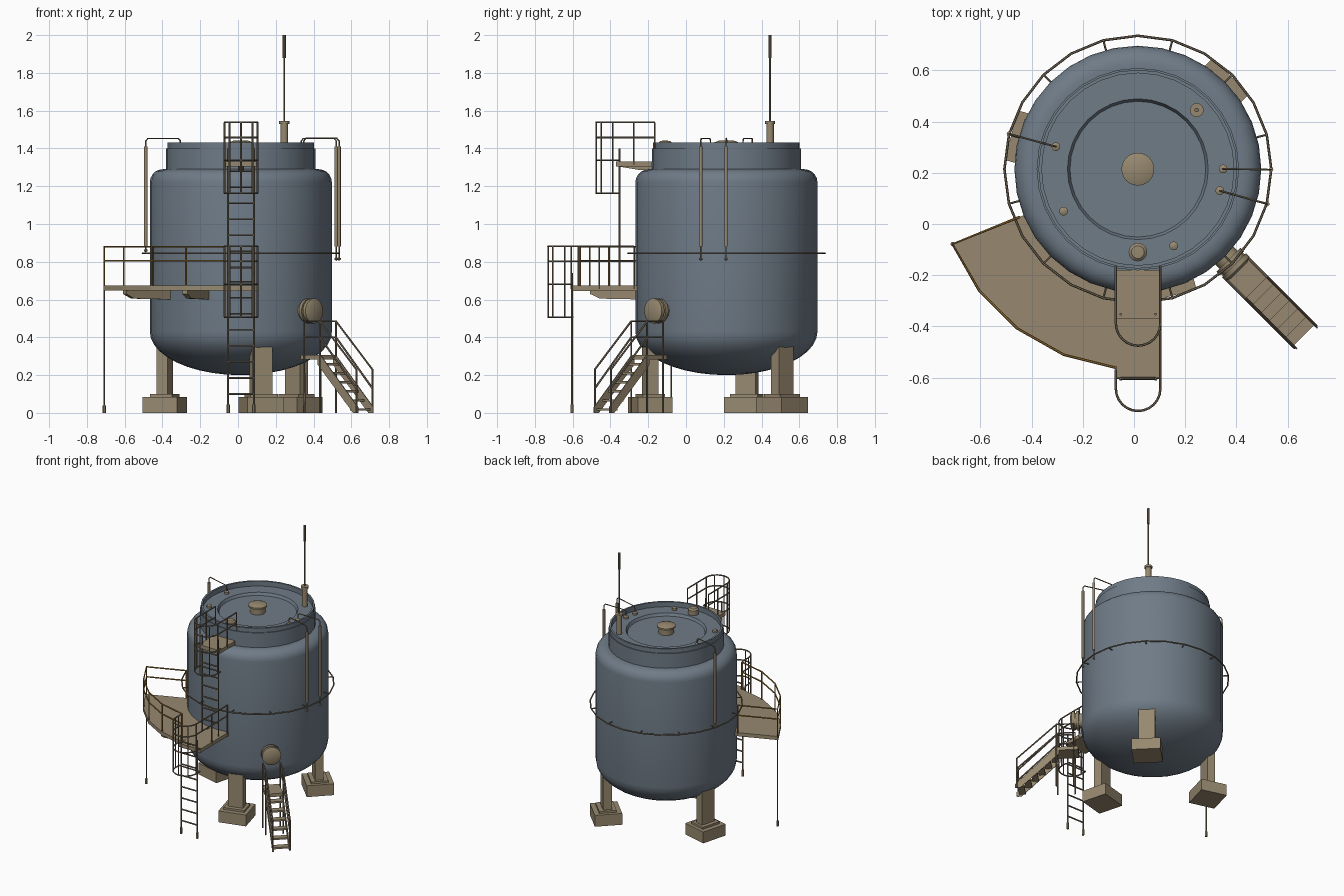
import bpy, bmesh
from math import sin, cos, radians, pi
from mathutils import Vector, Matrix

if "Cube" in bpy.data.objects:
    bpy.data.objects.remove(bpy.data.objects["Cube"])

CX, CY = 0.015, 0.214          # tank axis


def material(name, rgb):
    m = bpy.data.materials.new(name)
    m.diffuse_color = (*rgb, 1)
    m.use_nodes = True
    m.node_tree.nodes["Principled BSDF"].inputs["Base Color"].default_value = m.diffuse_color
    return m


BLUE = material("tank_blue", (0.16, 0.20, 0.245))
TAN = material("tan_steel", (0.31, 0.25, 0.16))
DARK = material("rail_steel", (0.20, 0.16, 0.11))
ORANGE = material("rail_orange", (0.32, 0.17, 0.03))


def polar(r, deg, z):
    a = radians(deg)
    return Vector((CX + r * cos(a), CY + r * sin(a), z))


def finish(name, mesh, mat, smooth=False):
    ob = bpy.data.objects.new(name, mesh)
    bpy.context.collection.objects.link(ob)
    mesh.materials.clear()
    mesh.materials.append(mat)
    if smooth:
        bpy.context.view_layer.objects.active = ob
        ob.select_set(True)
        bpy.ops.object.shade_smooth_by_angle(angle=radians(32))
        ob.select_set(False)
    return ob


def bm_object(name, bm, mat, smooth=False):
    bmesh.ops.recalc_face_normals(bm, faces=bm.faces)
    mesh = bpy.data.meshes.new(name)
    bm.to_mesh(mesh)
    bm.free()
    return finish(name, mesh, mat, smooth)


def lathe(name, profile, mat, segs=32, matrix=Matrix()):
    bm = bmesh.new()
    vs = [bm.verts.new((r, 0, z)) for r, z in profile]
    es = [bm.edges.new(p) for p in zip(vs, vs[1:])]
    bmesh.ops.spin(bm, geom=vs + es, cent=(0, 0, 0), axis=(0, 0, 1),
                   angle=2 * pi, steps=segs, use_duplicate=False)
    bmesh.ops.remove_doubles(bm, verts=bm.verts, dist=1e-5)
    bm.transform(matrix)
    return bm_object(name, bm, mat, True)


def at(x, y, z=0):
    return Matrix.Translation((x, y, z))


def tubes(name, paths, r, mat, res=1):
    # round bars along polylines; a path may be closed by repeating its start
    cu = bpy.data.curves.new(name, 'CURVE')
    cu.dimensions = '3D'
    cu.bevel_depth, cu.bevel_resolution, cu.use_fill_caps = r, res, True
    for p in paths:
        p = [Vector(v) for v in p]
        closed = len(p) > 2 and (p[0] - p[-1]).length < 1e-5
        p = p[:-1] if closed else p
        s = cu.splines.new('POLY')
        s.points.add(len(p) - 1)
        s.use_cyclic_u = closed
        for pt, v in zip(s.points, p):
            pt.co = (*v, 1)
    tmp = bpy.data.objects.new(name + "_path", cu)
    bpy.context.collection.objects.link(tmp)
    dg = bpy.context.evaluated_depsgraph_get()
    mesh = bpy.data.meshes.new_from_object(tmp.evaluated_get(dg))
    bpy.data.objects.remove(tmp)
    return finish(name, mesh, mat, True)


def prism(name, outline, offset, mat):
    # closed outline of 3D points extruded by an offset vector
    bm = bmesh.new()
    f = bm.faces.new([bm.verts.new(p) for p in outline])
    ext = bmesh.ops.extrude_face_region(bm, geom=[f])
    bmesh.ops.translate(bm, vec=offset, verts=[v for v in ext['geom'] if isinstance(v, bmesh.types.BMVert)])
    return bm_object(name, bm, mat)


def box(name, size, centre, mat, deg=0):
    bm = bmesh.new()
    bmesh.ops.create_cube(bm, size=1)
    bm.transform(Matrix.Translation(centre) @ Matrix.Rotation(radians(deg), 4, 'Z') @ Matrix.Diagonal((*size, 1)))
    return bm_object(name, bm, mat)


# tank shell with dished bottom, neck, rim and recessed roof
bottom = [(0.482 * sin(t), 0.43 - 0.23 * cos(t)) for t in [i * pi / 20 for i in range(11)]]
shoulder = [(0.412 + 0.07 * cos(t), 1.22 + 0.07 * sin(t)) for t in [i * pi / 10 for i in range(6)]]
roof = [(0.395, 1.29), (0.395, 1.40), (0.388, 1.40), (0.388, 1.432), (0.375, 1.432), (0.375, 1.395),
        (0.275, 1.395), (0.265, 1.375), (0, 1.375)]
lathe("tank", bottom + shoulder + roof, BLUE, 32, at(CX, CY))

# three legs with footings
for i, a in enumerate((45, 165, 285)):
    box(f"leg_{i}", (0.06, 0.11, 0.29), polar(0.417, a, 0.235), TAN, a)
    box(f"base_plate_{i}", (0.12, 0.15, 0.02), polar(0.417, a, 0.09), TAN, a)
    box(f"footing_{i}", (0.19, 0.2, 0.085), polar(0.417, a, 0.0425), TAN, a)

# spray ring and its stand-offs
tubes("spray_ring", [[polar(0.521, i * 15, 0.845) for i in range(25)]], 0.005, DARK)
tubes("ring_brackets", [[polar(0.475, a, 0.845), polar(0.521, a, 0.845)] for a in range(15, 375, 30)], 0.004, DARK)

# roof fittings
lathe("centre_hub", [(0, 1.37), (0.052, 1.37), (0.052, 1.42), (0.064, 1.42), (0.064, 1.432), (0.04, 1.441), (0, 1.443)],
      TAN, 24, at(CX, CY))
lathe("roof_hatch", [(0, 1.39), (0.036, 1.39), (0.036, 1.43), (0.025, 1.44), (0, 1.442)], TAN, 20, at(0.015, -0.11))
for i, (x, y) in enumerate(((-0.275, 0.05), (0.155, -0.085), (-0.305, 0.302), (0.348, 0.215), (0.335, 0.13))):
    lathe(f"roof_nozzle_{i}", [(0, 1.39), (0.017, 1.39), (0.017, 1.41), (0.008, 1.415), (0, 1.415)], TAN, 14, at(x, y))

# antenna mast
lathe("mast_socket", [(0, 1.39), (0.02, 1.39), (0.02, 1.53), (0.027, 1.53), (0.027, 1.545), (0, 1.545)],
      TAN, 16, at(0.245, 0.445))
lathe("mast", [(0, 1.53), (0.005, 1.53), (0.005, 1.88), (0.009, 1.88), (0.009, 2.0), (0, 2.0)],
      DARK, 10, at(0.245, 0.445))

# overflow pipes over the rim and down the side
for i, (x0, y0, x1, y1, low) in enumerate(((-0.305, 0.302, -0.488, 0.352, 0.86), (0.348, 0.215, 0.535, 0.212, 0.815),
                                           (0.335, 0.13, 0.52, 0.078, 0.815))):
    a, b = Vector((x0, y0, 0)), Vector((x1, y1, 0))
    lift = lambda t, z: a.lerp(b, t) + Vector((0, 0, z))
    tubes(f"overflow_bend_{i}", [[lift(0, 1.39), lift(0, 1.44), lift(0.06, 1.453), lift(0.94, 1.453), lift(1, 1.44),
                                 lift(1, low)]], 0.004, DARK)
    lathe(f"overflow_pipe_{i}", [(0, 0.88), (0.009, 0.88), (0.009, 1.41), (0, 1.41)], TAN, 12, at(x1, y1))
    lathe(f"overflow_tip_{i}", [(0, low - 0.01), (0.009, low - 0.004), (0.009, low + 0.004), (0, low + 0.01)],
          TAN, 10, at(x1, y1))

# side manhole pointing along -45 degrees
A = -45
aim = Matrix.Translation(polar(0, A, 0.54)) @ Matrix.Rotation(radians(A), 4, 'Z') @ Matrix.Rotation(pi / 2, 4, 'Y')
lathe("manhole", [(0, 0.42), (0.05, 0.42), (0.05, 0.5), (0.066, 0.5), (0.066, 0.52), (0.056, 0.52), (0.056, 0.53),
                  (0.066, 0.53), (0.066, 0.55), (0.045, 0.56), (0, 0.56)], TAN, 24, aim)

# stairs leading to the manhole
u = Vector((cos(radians(A)), sin(radians(A)), 0))
v = Vector((-u.y, u.x, 0))


def stair(d, side, z):
    return polar(d, A, z) + v * side


box("stair_landing", (0.15, 0.12, 0.025), polar(0.58, A, 0.295), TAN, A)
for i in range(6):
    box(f"stair_tread_{i}", (0.045, 0.112, 0.012), polar(0.67 + i * 0.045, A, 0.258 - i * 0.048), TAN, A)
rails = []
for i, s in enumerate((-0.06, 0.06)):
    prism(f"stair_stringer_{i}", [stair(0.635, s, 0.3), stair(0.66, s, 0.3), stair(0.935, s, 0.03), stair(0.935, s, 0),
                                  stair(0.90, s, 0), stair(0.635, s, 0.255)], v * (-0.006 if s > 0 else 0.006), TAN)
    rails += [[stair(0.535, s, 0), stair(0.535, s, 0.485), stair(0.653, s, 0.485), stair(0.925, s, 0.23),
               stair(0.925, s, 0)], [stair(0.653, s, 0), stair(0.653, s, 0.485)],
              [stair(0.535, s, 0.4), stair(0.653, s, 0.4), stair(0.925, s, 0.13)]]
tubes("stair_handrails", rails, 0.0055, DARK)

# curved walkway with tapered brackets
arc = [202 + 15.4 * i for i in range(5)]
prism("curved_walkway", [polar(0.785, a, 0.647) for a in arc] + [polar(0.48, a, 0.647) for a in reversed(arc)],
      Vector((0, 0, 0.027)), TAN)
for i, a in enumerate((217.4, 247.6)):
    t = Vector((-sin(radians(a)), cos(radians(a)), 0)) * 0.03
    prism(f"walkway_bracket_{i}", [polar(r, a, z) - t / 2 for r, z in ((0.46, 0.647), (0.775, 0.647), (0.775, 0.63),
                                                                      (0.72, 0.605), (0.46, 0.6))], t, TAN)
end = [polar(0.5, 202, 0)] + [polar(0.78, a, 0) for a in arc]
up = lambda p, z: Vector((p.x, p.y, z))
tubes("walkway_railing", [[up(p, z) for p in end] for z in (0.88, 0.805)], 0.005, ORANGE)
tubes("walkway_posts", [[up(p, 0.66), up(p, 0.88)] for p in end], 0.005, ORANGE)
tubes("walkway_support", [[up(end[1], 0), up(end[1], 0.65)]], 0.005, DARK)
tubes("support_foot", [[up(end[1], 0), up(end[1], 0.04)]], 0.009, TAN)

# ladder platforms
LX, HW = 0.016, 0.087
box("lower_platform", (0.174, 0.345, 0.027), (LX, -0.4275, 0.66), TAN)
box("upper_platform", (0.174, 0.19, 0.027), (LX, -0.275, 1.317), TAN)
prism("upper_platform_bracket", [(LX - 0.015, y, z) for y, z in ((-0.36, 1.305), (-0.17, 1.305), (-0.17, 1.285),
                                                              (-0.24, 1.285))], Vector((0.03, 0, 0)), TAN)


def ladder(name, y, z0, z1):
    sides = [[(LX + s * 0.068, y, z0), (LX + s * 0.068, y, z1)] for s in (-1, 1)]
    n = int((z1 - z0 - 0.05) / 0.085)
    rungs = [[(LX - 0.068, y, z0 + 0.1 + i * 0.085), (LX + 0.068, y, z0 + 0.1 + i * 0.085)] for i in range(n)]
    tubes(name, sides + rungs, 0.0052, DARK)


def hoop(yl, yr, yc, z):
    bend = [(LX - HW * cos(i * pi / 12), yc - HW * sin(i * pi / 12), z) for i in range(13)]
    return [(LX - HW, yl, z)] + bend + [(LX + HW, yr, z)]


def cage(name, yc, yl, yr, back, z0):
    # two long hoops act as platform guard rails, two short ones guard the climb
    paths = [hoop(yl, yr, yc, z0 + h) for h in (0.295, 0.375)]
    paths += [hoop(back, back, yc, z0 + h) for h in (0, 0.175)]
    for i in range(5):
        x, y = LX - HW * cos(i * pi / 4), yc - HW * sin(i * pi / 4)
        paths.append([(x, y, z0), (x, y, z0 + 0.375)])
    for s, ye in ((-1, yl), (1, yr)):
        for y in (ye, (ye + yc) / 2):
            paths.append([(LX + s * HW, y, z0 + 0.15), (LX + s * HW, y, z0 + 0.375)])
    paths.append([(LX - HW, back, z0), (LX + HW, back, z0)])
    tubes(name, paths, 0.0048, DARK)


ladder("lower_ladder", -0.603, 0.0, 0.74)
ladder("upper_ladder", -0.352, 0.67, 1.4)
cage("lower_cage", -0.643, -0.57, -0.275, -0.6, 0.507)
cage("upper_cage", -0.388, -0.165, -0.165, -0.352, 1.163)
tubes("ladder_feet", [[(LX + s * 0.068, -0.603, 0), (LX + s * 0.068, -0.603, 0.045)] for s in (-1, 1)], 0.009, TAN)
